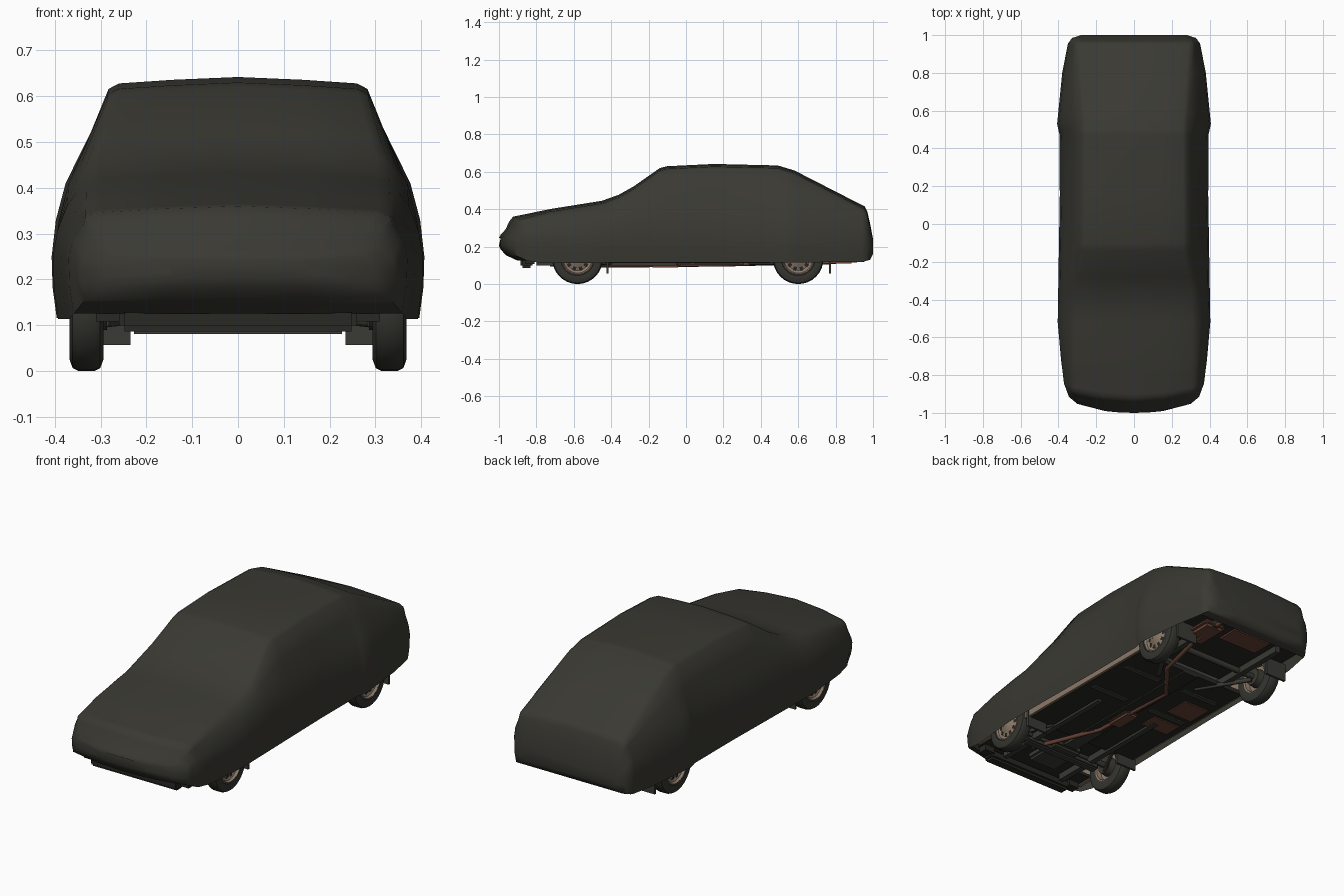
import bpy, bmesh, math
from mathutils import Vector

old = bpy.data.objects.get("Cube")
if old:
    bpy.data.objects.remove(old, do_unlink=True)


def material(name, rgb):
    m = bpy.data.materials.new(name)
    m.use_nodes = True
    m.diffuse_color = (*rgb, 1)
    shader = m.node_tree.nodes["Principled BSDF"]
    shader.inputs["Base Color"].default_value = (*rgb, 1)
    shader.inputs["Roughness"].default_value = 0.9
    return m


CLOTH = material("cloth olive grey", (.042, .041, .033))
RUBBER = material("tyre rubber", (.035, .035, .029))
FLOOR = material("underbody black", (.021, .021, .018))
FRAME = material("chassis grey", (.042, .042, .035))
TAN = material("dusty tan metal", (.26, .19, .14))
RUST = material("rusty metal", (.14, .055, .036))


def finish(name, bm, mat, smooth=None):
    bmesh.ops.recalc_face_normals(bm, faces=bm.faces)
    mesh = bpy.data.meshes.new(name)
    bm.to_mesh(mesh)
    bm.free()
    ob = bpy.data.objects.new(name, mesh)
    bpy.context.collection.objects.link(ob)
    mesh.materials.append(mat)
    if smooth:
        bpy.ops.object.select_all(action="DESELECT")
        ob.select_set(True)
        bpy.context.view_layer.objects.active = ob
        bpy.ops.object.shade_smooth_by_angle(angle=math.radians(smooth))
    return ob


def box(name, lo, hi, mat, bevel=0):
    bm = bmesh.new()
    bmesh.ops.create_cube(bm, size=1)
    for v in bm.verts:
        v.co = [(a + b) / 2 + c * (b - a) for a, b, c in zip(lo, hi, v.co)]
    if bevel:
        bmesh.ops.bevel(bm, geom=bm.edges[:], offset=bevel, segments=2, affect="EDGES")
    return finish(name, bm, mat)


def pair(name, lo, hi, mat):
    box("left_" + name, lo, hi, mat)
    box("right_" + name, (-hi[0], lo[1], lo[2]), (-lo[0], hi[1], hi[2]), mat)


def tube(name, points, radius, mat):
    curve = bpy.data.curves.new(name, "CURVE")
    curve.dimensions = "3D"
    curve.bevel_depth = radius
    curve.bevel_resolution = 2
    curve.use_fill_caps = True
    spline = curve.splines.new("POLY")
    spline.points.add(len(points) - 1)
    for target, point in zip(spline.points, points):
        target.co = (*point, 1)
    curve.materials.append(mat)
    ob = bpy.data.objects.new(name, curve)
    bpy.context.collection.objects.link(ob)


def lathe(name, profile, centre, side, mat, steps=32):
    # Profile of (outward offset, radius) turned around the axle
    bm = bmesh.new()
    rings = []
    for k in range(steps):
        a = math.tau * k / steps
        rings.append([bm.verts.new(centre + Vector((side * o, r * math.cos(a), r * math.sin(a))))
                      for o, r in profile])
    for k, ring in enumerate(rings):
        following = rings[(k + 1) % steps]
        for i in range(len(profile) - 1):
            bm.faces.new((ring[i], ring[i + 1], following[i + 1], following[i]))
    bmesh.ops.remove_doubles(bm, verts=bm.verts, dist=1e-5)
    return finish(name, bm, mat, 35)


def sample(curve, y):
    for (y0, v0), (y1, v1) in zip(curve, curve[1:]):
        if y <= y1:
            return v0 + (v1 - v0) * (y - y0) / (y1 - y0)


# Cloth cover: four lines along the car, given as (y, value)
ROOF = [(-1, .248), (-.99, .265), (-.965, .292), (-.945, .335), (-.925, .36), (-.72, .402),
        (-.45, .445), (-.36, .477), (-.28, .522), (-.14, .62), (-.1, .63), (.15, .642),
        (.49, .634), (.58, .607), (.955, .415), (.97, .385), (.985, .32), (1, .24)]
ROOF_WIDTH = [(-1, .14), (-.99, .27), (-.925, .333), (-.36, .33), (-.14, .285),
              (.5, .28), (.955, .312), (.985, .3), (1, .26)]
SIDE_WIDTH = [(-1, .15), (-.99, .3), (-.965, .345), (-.9, .37), (-.52, .404), (.15, .393),
              (.47, .394), (.53, .407), (.8, .38), (.955, .35), (.985, .328), (1, .28)]
HEM = [(-1, .205), (-.99, .185), (-.965, .155), (-.9, .125), (-.8, .113),
       (.94, .117), (.985, .13), (1, .16)]


def cover_section(y):
    top, edge, side, hem = [sample(c, y) for c in (ROOF, ROOF_WIDTH, SIDE_WIDTH, HEM)]
    drop = min(.02, (top - hem) * .1)
    middle = min(.25, (top + hem) / 2)
    belt_z = min(.41, middle + (top - middle) * .6)
    belt = max(edge + .005, side * .925)
    half = [(edge / 2, top - drop * .3), (edge * .92, top - drop * .7), (edge, top - drop * 1.3),
            ((edge + belt) / 2, (top - drop + belt_z) / 2), (belt, belt_z),
            ((belt + side) / 2 + .006, (belt_z + middle) / 2), (side, middle),
            (side - .002, (middle + hem) / 2), (side - .011, hem), (side / 2, hem)]
    # The nose is bowed in plan
    bow = .42 * max(0, min(1, (-.72 - y) / .2))
    ring = [(0, top)] + half + [(0, hem)] + [(-x, z) for x, z in reversed(half)]
    return [(x, y + bow * x * x, z) for x, z in ring]


bm = bmesh.new()
stations = sorted({y for c in (ROOF, ROOF_WIDTH, SIDE_WIDTH, HEM) for y, value in c})
loops = [[bm.verts.new(p) for p in cover_section(y)] for y in stations]
for y, p, q in zip(stations, loops, loops[1:]):
    for i in range(len(p)):
        # Only the tucked-in ends are closed underneath
        if -.9 <= y < .94 and 9 <= i <= 12:
            continue
        j = (i + 1) % len(p)
        bm.faces.new((p[i], p[j], q[j], q[i]))
for end in (loops[0], loops[-1]):
    bm.faces.new(end)
bmesh.ops.delete(bm, geom=[v for v in bm.verts if not v.link_faces], context="VERTS")
finish("car_cover", bm, CLOTH, 50)

# Underside: floor, chin and tail panels
box("floor_pan", (-.34, -.43, .112), (.34, .45, .135), FLOOR)
box("engine_tray", (-.23, -.86, .135), (.23, -.43, .15), FLOOR)
box("rear_floor", (-.23, .45, .15), (.23, .94, .165), FLOOR)
box("tail_floor", (-.33, .78, .15), (.33, .93, .165), FLOOR)
box("nose_floor", (-.32, -.86, .14), (.32, -.73, .155), FLOOR)
box("chin_spoiler", (-.26, -.885, .086), (.26, -.82, .14), FLOOR, .012)
pair("chin_corner", (.25, -.86, .108), (.31, -.81, .15), FLOOR)
box("tunnel", (-.045, -.42, .104), (.045, .45, .125), FLOOR)

# Body sides hidden behind the hem
pair("sill", (.336, -.45, .116), (.352, .47, .2), TAN)
pair("front_wing", (.325, -.84, .14), (.345, -.73, .21), TAN)

# Frame and floor details
pair("frame_rail", (.17, -.8, .1), (.2, -.05, .135), FRAME)
pair("rear_rail", (.19, .3, .115), (.22, .9, .155), FRAME)
for name, y in (("front", .02), ("rear", .28)):
    pair(name + "_floor_rib", (.08, y, .105), (.3, y + .03, .12), FRAME)
box("rust_patch_front", (-.3, -.1, .106), (-.14, 0, .113), RUST)
box("rust_patch_middle", (-.31, .08, .106), (-.16, .22, .113), RUST)
box("rust_patch_tail", (-.15, .78, .142), (.08, .9, .151), RUST)

# Engine sump, cross member, axles and arms
box("oil_sump", (-.09, -.74, .095), (.09, -.52, .14), FRAME, .012)
box("gearbox", (-.05, -.52, .1), (.05, -.28, .14), FRAME, .012)
box("front_cross_member", (-.235, -.61, .081), (.235, -.56, .115), FRAME, .008)
for name, y in (("front", -.58), ("rear", .6)):
    tube(name + "_axle", [(-.31, y, .135), (.31, y, .135)], .016, FRAME)
for s, side in ((1, "left"), (-1, "right")):
    tube(side + "_trailing_arm", [(s * .12, .34, .115), (s * .28, .6, .115)], .012, FRAME)
    tube(side + "_front_arm", [(s * .2, -.4, .115), (s * .29, -.58, .105)], .01, FRAME)

# Exhaust line
tube("exhaust_pipe", [(.135, -.64, .11), (.12, -.56, .1), (0, -.27, .1), (-.03, .22, .105),
                      (.13, .42, .11), (.2, .74, .115), (.2, .95, .13)], .011, RUST)
box("centre_muffler", (-.065, -.19, .088), (.02, -.03, .118), RUST, .012)
box("rear_muffler", (.14, .7, .11), (.27, .9, .15), RUST, .015)

# Mud flaps
for name, y in (("front", -.42), ("rear", .77)):
    pair(name + "_mud_flap", (.235, y - .006, .057), (.358, y + .006, .155), FRAME)

# Wheels
TYRE = [(-.034, .082), (-.037, .11), (-.03, .129), (-.018, .135), (.018, .135),
        (.03, .129), (.037, .11), (.034, .09), (.028, .085)]
INNER_RIM = [(-.034, .085), (-.03, .075), (-.005, .07), (0, 0)]
OUTER_RIM = [(.03, .087), (.033, .082), (.022, .076), (.016, .062), (.024, .035),
             (.03, .026), (.032, 0)]
DRUM = [(-.045, 0), (-.045, .045), (-.006, .05)]
for y, end in ((-.58, "front"), (.6, "rear")):
    for s, side in ((1, "left"), (-1, "right")):
        name = side + "_" + end
        hub = Vector((s * .331, y, .135))
        lathe(name + "_tyre", TYRE, hub, s, RUBBER)
        lathe(name + "_outer_rim", OUTER_RIM, hub, s, TAN)
        lathe(name + "_inner_rim", INNER_RIM, hub, s, TAN)
        lathe(name + "_brake_drum", DRUM, hub, s, FRAME)
        # Dark vent slots around the rim
        bm = bmesh.new()
        for k in range(10):
            a = math.tau * k / 10
            outward = Vector((0, math.cos(a), math.sin(a)))
            across = Vector((0, -math.sin(a), math.cos(a))) * .009
            inner = hub + outward * .045 + Vector((s * .0245, 0, 0))
            outer = hub + outward * .066 + Vector((s * .0205, 0, 0))
            corners = (inner - across, inner + across, outer + across, outer - across)
            bm.faces.new([bm.verts.new(v) for v in corners])
        finish(name + "_vents", bm, FLOOR)
